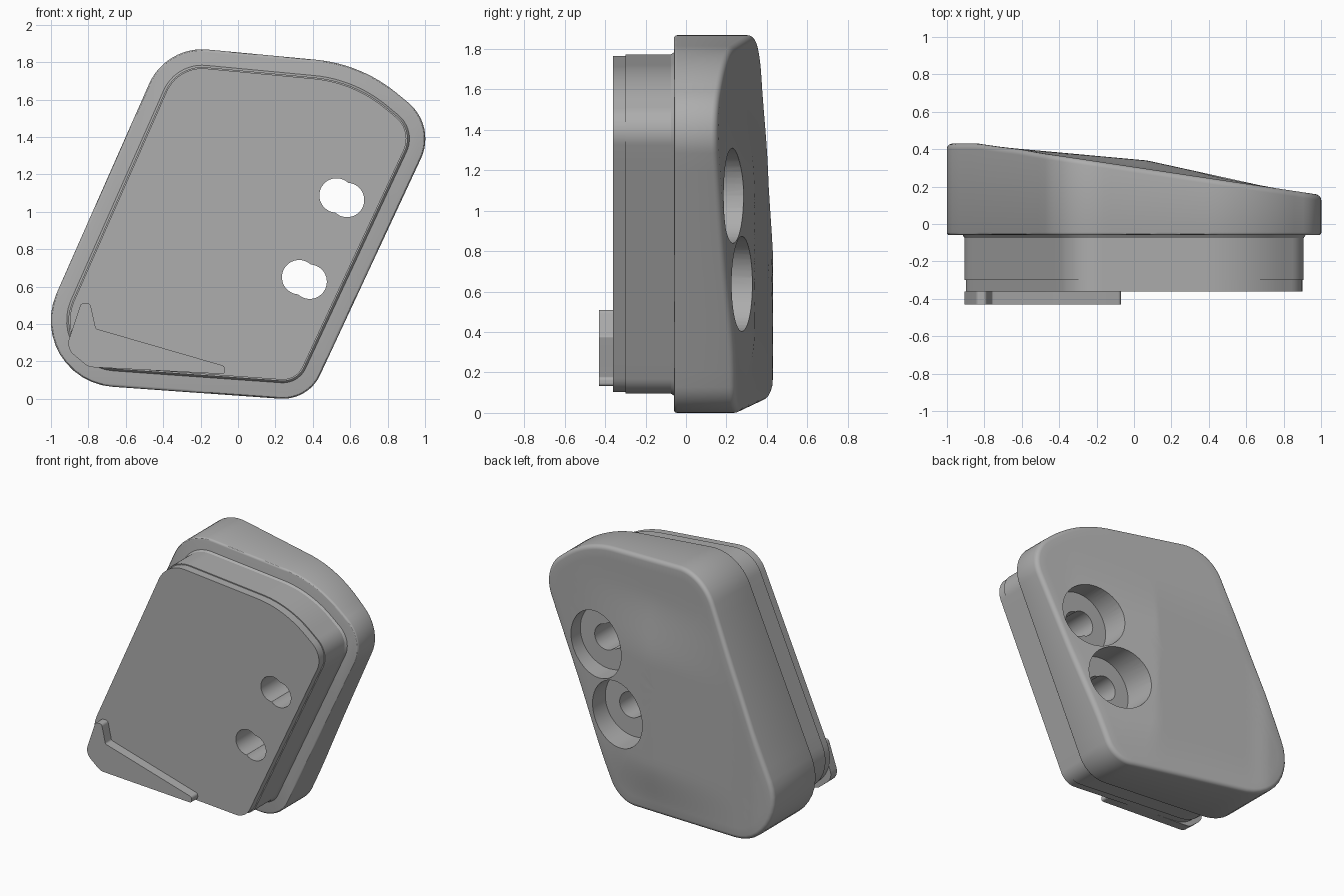
import bpy, bmesh, math
from mathutils import Vector

if "Cube" in bpy.data.objects:
    bpy.data.objects.remove(bpy.data.objects["Cube"])

grey = bpy.data.materials.new("plain grey")
grey.use_nodes = True
GREY = (0.42, 0.42, 0.42, 1)
grey.diffuse_color = GREY
grey.node_tree.nodes["Principled BSDF"].inputs["Base Color"].default_value = GREY

# Corners of the housing outline, clockwise from the front: x, z, fillet radius
CORNERS = [(-1.175, 0.10, 0.355), (-0.385, 1.888, 0.31), (0.66, 1.79, 0.8),
           (1.06, 1.46, 0.25), (0.375, -0.01, 0.22)]
LUG = [(-0.84, 0.51, 0.02), (-0.79, 0.51, 0.02), (-0.76, 0.375, 0.015),
       (-0.07, 0.175, 0.02), (-0.07, 0.132, 0.015), (-0.80, 0.17, 0.08), (-0.92, 0.27, 0.08)]


def outline(corners, inset=0.0, arc=12, straight=14):
    """Rounded polygon, moved inwards by inset."""
    pts, n = [], len(corners)
    for i, (x, z, r) in enumerate(corners):
        c = Vector((x, z))
        a = (Vector(corners[i - 1][:2]) - c).normalized()
        b = (Vector(corners[(i + 1) % n][:2]) - c).normalized()
        half = a.angle(b) / 2
        centre = c + (a + b).normalized() * (r / math.sin(half))
        start = c + a * (r / math.tan(half)) - centre
        end = c + b * (r / math.tan(half)) - centre
        turn = math.atan2(start.x * end.y - start.y * end.x, start.dot(end))
        grow = r - inset if turn < 0 else r + inset
        for k in range(arc + 1):
            t = turn * k / arc
            d = Vector((start.x * math.cos(t) - start.y * math.sin(t),
                        start.x * math.sin(t) + start.y * math.cos(t))) / r
            pts.append((centre + d * grow, k == arc))
    out = []
    for i, (p, last) in enumerate(pts):
        out.append(p)
        if last:
            q = pts[(i + 1) % len(pts)][0]
            out += [p.lerp(q, k / straight) for k in range(1, straight)]
    return out


def loft(name, rings, tip=None):
    """Skin a stack of equal rings, with flat ends or a closing tip."""
    bm = bmesh.new()
    loops = [[bm.verts.new(p) for p in ring] for ring in rings]
    n = len(loops[0])
    for lo, hi in zip(loops, loops[1:]):
        for i in range(n):
            j = (i + 1) % n
            bm.faces.new((lo[i], lo[j], hi[j], hi[i]))
    bm.faces.new(loops[0])
    if tip:
        v = bm.verts.new(tip)
        for i in range(n):
            bm.faces.new((loops[-1][i], loops[-1][(i + 1) % n], v))
    else:
        bm.faces.new(loops[-1])
    bmesh.ops.recalc_face_normals(bm, faces=bm.faces)
    mesh = bpy.data.meshes.new(name)
    bm.to_mesh(mesh)
    bm.free()
    mesh.materials.append(grey)
    ob = bpy.data.objects.new(name, mesh)
    bpy.context.collection.objects.link(ob)
    return ob


def flat_ring(y, inset=0.0, corners=CORNERS, straight=14):
    return [(p.x, y, p.y) for p in outline(corners, inset, straight=straight)]


def back(x, z):
    """Depth of the sloping back, with a soft bulge through the middle."""
    across = max(0, 1 - abs(x - 0.07) / (0.77 if x < 0.07 else 0.65))
    up = min(1, max(0, z / 0.4), max(0, (1.6 - z) / 0.5))
    up = up * up * (3 - 2 * up)
    return min(0.43, 0.155 + 0.15 * (1 - x) + 0.045 * across * up)


# Housing: front fillet, side wall, back fillet, then the sloping back
FRONT, R_FRONT, R_BACK = -0.06, 0.015, 0.03
rings = []
for k in range(4):
    t = math.pi / 2 * k / 3
    rings.append(flat_ring(FRONT + R_FRONT * (1 - math.sin(t)), R_FRONT * (1 - math.cos(t))))
rings.reverse()
rings = [flat_ring(FRONT + R_FRONT * (1 - math.cos(math.pi / 2 * k / 3)),
                   R_FRONT * (1 - math.sin(math.pi / 2 * k / 3))) for k in range(4)]
for k in range(6):
    t = math.pi / 2 * k / 5
    rings.append([(p.x, back(p.x, p.y) - R_BACK * (1 - math.sin(t)), p.y)
                  for p in outline(CORNERS, R_BACK * (1 - math.cos(t)))])
inner, mid = outline(CORNERS, 0.08), Vector((0.0, 0.93))
for k in range(20):
    ring = [mid.lerp(p, 1 - k / 20) for p in inner]
    rings.append([(p.x, back(p.x, p.y), p.y) for p in ring])
housing = loft("housing", rings, (mid.x, back(*mid), mid.y))

# Plinth and front plate
plinth = loft("plinth", [flat_ring(-0.30, 0.095), flat_ring(-0.075, 0.095), flat_ring(FRONT, 0.085)])
plate = loft("front_plate", [flat_ring(-0.36, 0.102), flat_ring(-0.30, 0.102)])

# Raised hooked lug on the front
lug = loft("corner_lug", [flat_ring(y, 0, LUG, 2) for y in (-0.43, -0.36)])


# Two screw holes: wide counterbore from the back, double-drilled slot through
def cylinder(x, z, r, y0, y1):
    circle = [(2 * math.pi * k / 48) for k in range(48)]
    ob = loft("hole_cutter", [[(x + r * math.cos(a), y, z + r * math.sin(a)) for a in circle]
                              for y in (y0, y1)])
    ob.hide_render = True
    return ob


cutters = []
for x, z in ((0.555, 1.075), (0.355, 0.638)):
    cutters.append(cylinder(x, z, 0.235, 0.08, 0.7))
    cutters.append(cylinder(x - 0.028, z + 0.012, 0.092, -0.6, 0.6))
    cutters.append(cylinder(x + 0.028, z - 0.012, 0.092, -0.61, 0.61))

for ob in (housing, plinth, plate, lug):
    bpy.ops.object.select_all(action="DESELECT")
    bpy.context.view_layer.objects.active = ob
    ob.select_set(True)
    if ob is not lug:
        for c in cutters:
            mod = ob.modifiers.new("hole", "BOOLEAN")
            mod.operation, mod.solver, mod.object = "DIFFERENCE", "EXACT", c
            bpy.ops.object.modifier_apply(modifier=mod.name)
    bpy.ops.object.shade_smooth_by_angle(angle=math.radians(30))

for c in cutters:
    bpy.data.objects.remove(c)
